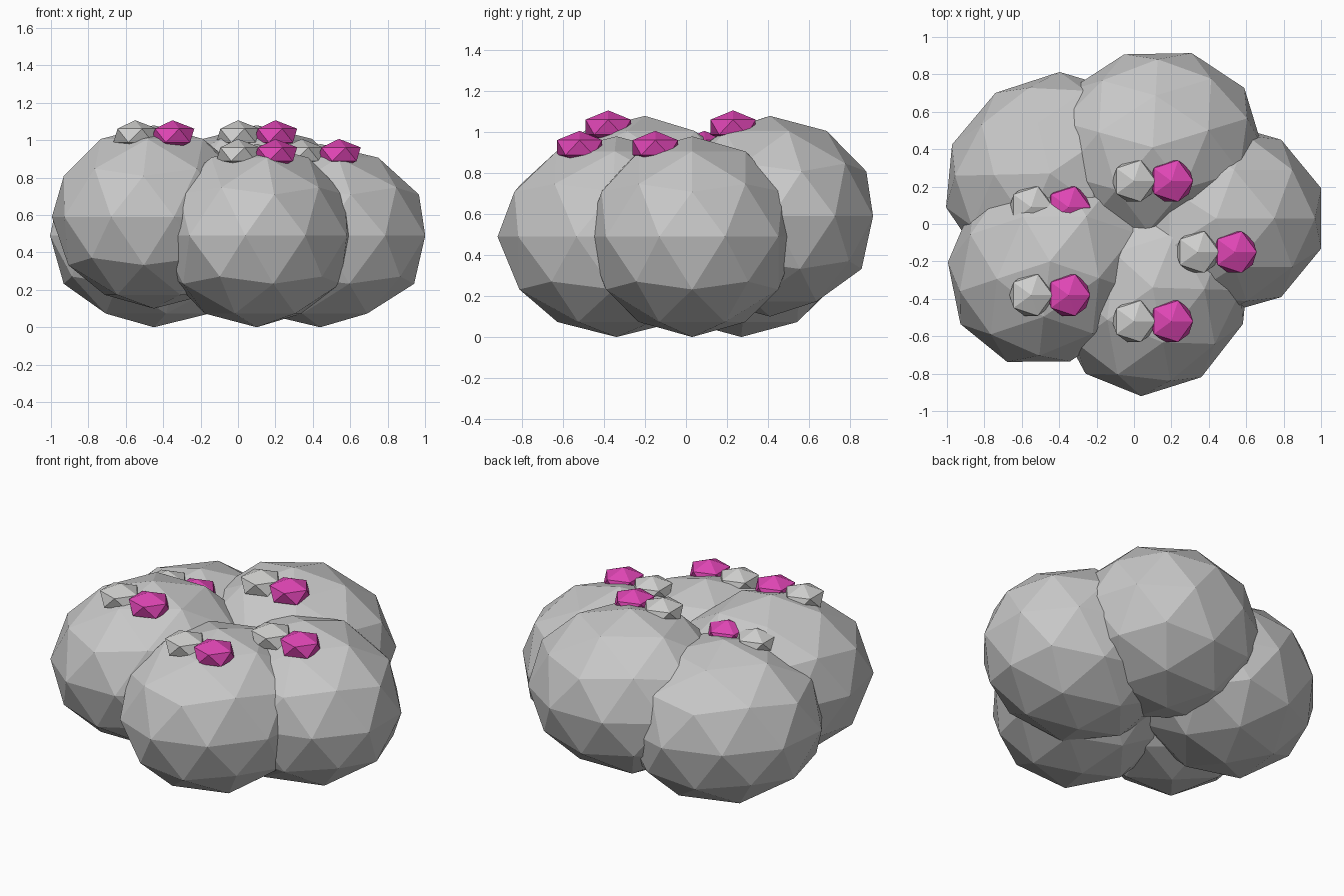
import bpy
from math import radians

cube = bpy.data.objects.get("Cube")
if cube:
    bpy.data.objects.remove(cube, do_unlink=True)


def make_material(name, rgb):
    mat = bpy.data.materials.new(name)
    mat.use_nodes = True
    mat.diffuse_color = (*rgb, 1)
    for node in mat.node_tree.nodes:
        if node.type == 'BSDF_PRINCIPLED':
            node.inputs["Base Color"].default_value = (*rgb, 1)
    return mat


grey = make_material("stone_grey", (0.58, 0.58, 0.58))
white = make_material("petal_white", (0.62, 0.62, 0.61))
pink = make_material("petal_pink", (0.74, 0.06, 0.46))


def faceted_ball(name, detail, location, scale, mat, turn=0):
    """Flat-shaded, squashed icosphere turned about the vertical."""
    bpy.ops.mesh.primitive_ico_sphere_add(
        subdivisions=detail, radius=1, location=location,
        rotation=(0, 0, radians(turn)))
    ball = bpy.context.object
    ball.name = name
    ball.scale = scale
    ball.data.materials.append(mat)
    bpy.ops.object.shade_flat()
    return ball


# Ring of overlapping mounds, each turned a little more than the last
mounds = [
    ("right_side", 0.44, 0.03, 0.49),
    ("back", 0.10, 0.41, 0.59),
    ("back_corner", -0.45, 0.27, 0.49),
    ("front_corner", -0.45, -0.20, 0.59),
    ("front", 0.10, -0.34, 0.49),
]
mounds[0] = ("left_side",) + mounds[0][1:]

for i, (place, x, y, z) in enumerate(mounds):
    faceted_ball(place + "_mound", 2, (x, y, z), (0.59, 0.52, 0.49), grey, 17 * i)
    # A pair of blossoms on the crown of each mound
    for label, dx, mat in (("white", -0.10, white), ("pink", 0.10, pink)):
        faceted_ball(f"{place}_{label}_blossom", 1,
                     (x + dx, y - 0.18, z + 0.435), (0.13, 0.13, 0.082), mat)
